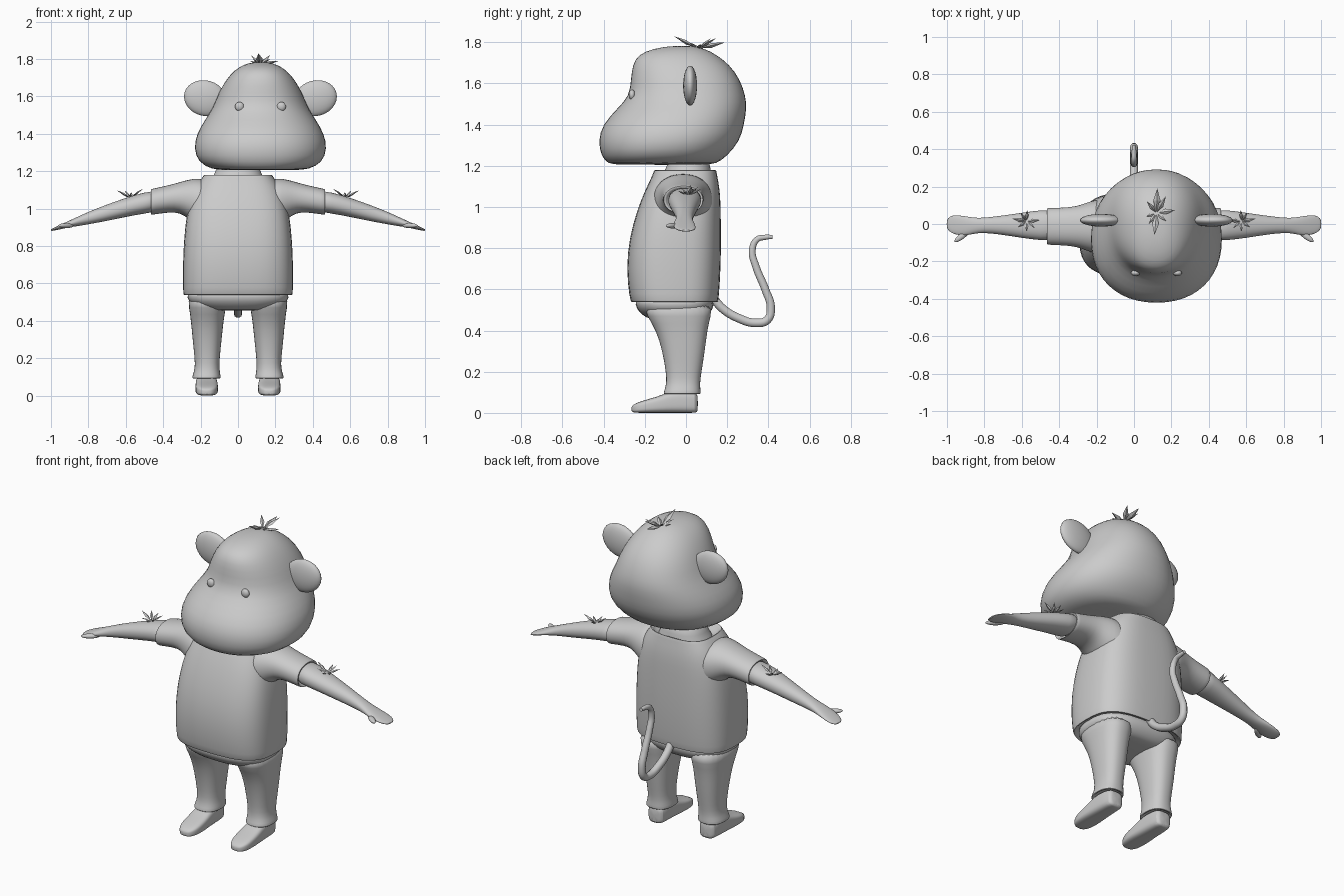
import bpy, bmesh, math
from mathutils import Vector, Matrix

if "Cube" in bpy.data.objects:
    bpy.data.objects.remove(bpy.data.objects["Cube"], do_unlink=True)

GREY = (0.6, 0.6, 0.6, 1)
mat = bpy.data.materials.new("plain_grey")
mat.use_nodes = True
mat.diffuse_color = GREY
bsdf = next(n for n in mat.node_tree.nodes if n.type == 'BSDF_PRINCIPLED')
bsdf.inputs["Base Color"].default_value = GREY

HEAD_X = 0.12


def finish(name, bm, x=0, mirror=False, subsurf=0, smooth=True):
    """Turn a bmesh into a named object with modifiers and shading."""
    bmesh.ops.recalc_face_normals(bm, faces=bm.faces)
    me = bpy.data.meshes.new(name)
    bm.to_mesh(me)
    bm.free()
    ob = bpy.data.objects.new(name, me)
    bpy.context.collection.objects.link(ob)
    ob.location.x = x
    me.materials.append(mat)
    if mirror:
        m = ob.modifiers.new("mirror", 'MIRROR')
        m.use_mirror_merge = False
    if subsurf:
        s = ob.modifiers.new("subsurf", 'SUBSURF')
        s.levels = s.render_levels = subsurf
    if smooth:
        bpy.ops.object.select_all(action='DESELECT')
        ob.select_set(True)
        bpy.context.view_layer.objects.active = ob
        bpy.ops.object.shade_smooth_by_angle(angle=math.radians(50))
    return ob


def loft(name, axis, sections, power=2.2, segs=24, **kw):
    """Skin superellipse rings; a section is (position, a_min, a_max, b_min, b_max)."""
    bm = bmesh.new()
    rings = []
    for t, a0, a1, b0, b1 in sections:
        ring = []
        for i in range(segs):
            ang = 2 * math.pi * (i + 0.5) / segs
            c, s = math.cos(ang), math.sin(ang)
            u = math.copysign(abs(c) ** (2 / power), c)
            v = math.copysign(abs(s) ** (2 / power), s)
            a = (a0 + a1) / 2 + u * (a1 - a0) / 2
            b = (b0 + b1) / 2 + v * (b1 - b0) / 2
            co = {'X': (t, a, b), 'Y': (a, t, b), 'Z': (a, b, t)}[axis]
            ring.append(bm.verts.new(co))
        rings.append(ring)
    for r, q in zip(rings, rings[1:]):
        for i in range(segs):
            j = (i + 1) % segs
            bm.faces.new((r[i], r[j], q[j], q[i]))
    bm.faces.new(rings[0])
    bm.faces.new(rings[-1])
    return finish(name, bm, subsurf=1, **kw)


def upright(name, rows, **kw):
    """Loft upward from rows of (z, half_width, front, back)."""
    return loft(name, 'Z', [(z, -w, w, f, b) for z, w, f, b in rows], **kw)


def ellipsoid(name, centre, radii, turn=0, axis='Y', **kw):
    bm = bmesh.new()
    m = (Matrix.Translation(centre) @ Matrix.Rotation(math.radians(turn), 4, axis)
         @ Matrix.Diagonal((*radii, 1)))
    bmesh.ops.create_uvsphere(bm, u_segments=24, v_segments=14, radius=1, matrix=m)
    return finish(name, bm, **kw)


def tuft(name, centre, leaves, **kw):
    """Pointed leaves fanned round a centre: (angle, length, rise)."""
    bm = bmesh.new()
    up = Vector((0, 0, 1))
    for deg, length, rise in leaves:
        a = math.radians(deg)
        d = Vector((math.cos(a), math.sin(a), 0))
        side = d.cross(up) * length * 0.15
        base = Vector(centre)
        tip = base + d * length + up * rise
        mid = base.lerp(tip, 0.5)
        thick = up * length * 0.09
        b, t = bm.verts.new(base), bm.verts.new(tip)
        ring = [bm.verts.new(mid + o) for o in (side, thick, -side, -thick)]
        for i in range(4):
            bm.faces.new((b, ring[i], ring[i - 1]))
            bm.faces.new((t, ring[i - 1], ring[i]))
    return finish(name, bm, smooth=False, **kw)


# Head, set off to the side of the body
upright("head", [
    (1.205, .20, -.34, .10), (1.21, .26, -.38, .15), (1.245, .335, -.415, .20),
    (1.32, .36, -.43, .265), (1.40, .345, -.41, .285), (1.48, .295, -.335, .298),
    (1.54, .255, -.277, .292), (1.62, .225, -.27, .265), (1.69, .185, -.262, .215),
    (1.74, .14, -.235, .15), (1.77, .09, -.16, .09), (1.783, .04, -.07, .03),
], x=HEAD_X)
ellipsoid("ears", (.295, .02, 1.59), (.115, .034, .095), turn=-15, x=HEAD_X, mirror=True)
ellipsoid("eyes", (.112, -.262, 1.545), (.024, .016, .025), x=HEAD_X, mirror=True)
tuft("head_leaves", (HEAD_X, .06, 1.77), [
    (88, .13, .03), (60, .10, .05), (8, .10, .02), (-40, .07, .03), (-95, .12, .06),
    (-125, .07, .03), (-160, .06, .02), (130, .08, .05)])

# Neck and shirt
upright("neck", [(1.10, .17, -.13, .13), (1.14, .155, -.12, .13),
                 (1.18, .125, -.10, .12), (1.26, .11, -.08, .11)])
upright("shirt", [
    (.57, .26, -.23, .13), (.54, .285, -.257, .15), (.535, .293, -.267, .156),
    (.56, .296, -.276, .161), (.70, .297, -.292, .17), (.85, .29, -.277, .172),
    (.98, .275, -.24, .17), (1.07, .25, -.205, .167), (1.13, .22, -.175, .157),
    (1.165, .192, -.16, .15), (1.182, .182, -.155, .148), (1.178, .172, -.145, .14),
    (1.13, .15, -.12, .12),
], power=3)
loft("sleeves", 'X', [
    (.14, -.17, .14, .88, 1.15), (.21, -.16, .13, .90, 1.165), (.265, -.138, .11, .945, 1.155),
    (.31, -.122, .095, .978, 1.142), (.37, -.115, .088, .98, 1.125),
    (.455, -.112, .086, .967, 1.107), (.467, -.11, .085, .966, 1.104),
    (.465, -.095, .07, .975, 1.09), (.43, -.09, .07, .98, 1.09),
], mirror=True)

# Bare arms with flat hands and thumbs
loft("arms", 'X', [
    (.42, -.09, .078, .982, 1.10), (.50, -.088, .075, .974, 1.088),
    (.60, -.075, .06, .955, 1.058), (.72, -.055, .043, .93, 1.015),
    (.81, -.046, .032, .914, .978), (.86, -.053, .034, .906, .955),
    (.91, -.064, .044, .898, .932), (.96, -.056, .048, .887, .909),
    (.985, -.042, .042, .882, .897), (1.002, -.022, .022, .880, .889),
], mirror=True)
ellipsoid("thumbs", (.918, -.063, .909), (.052, .016, .013), turn=-38, axis='Z', mirror=True)
tuft("arm_leaves", (.575, .015, 1.058), [
    (95, .06, .03), (55, .055, .04), (10, .075, .04), (-35, .055, .02),
    (-90, .055, .02), (-140, .055, .03), (175, .07, .05)], mirror=True)

# Trousers
upright("trouser_seat", [
    (.455, .14, -.16, .06), (.46, .19, -.19, .09), (.485, .25, -.225, .12),
    (.52, .275, -.25, .138), (.58, .28, -.25, .14)], power=2.8)
loft("trouser_legs", 'Z', [
    (.54, .05, .275, -.22, .14), (.47, .065, .262, -.19, .12), (.40, .077, .252, -.145, .104),
    (.30, .087, .243, -.115, .092), (.20, .098, .232, -.098, .076),
    (.145, .10, .23, -.095, .068), (.11, .093, .243, -.105, .071),
    (.092, .092, .246, -.112, .072), (.09, .10, .238, -.10, .065), (.11, .11, .225, -.09, .055),
], power=2.4, mirror=True)

# Shoes
loft("shoes", 'Y', [
    (.058, .135, .20, .005, .085), (.048, .118, .217, 0, .10), (0, .113, .223, 0, .11),
    (-.07, .110, .226, 0, .11), (-.12, .107, .228, 0, .085), (-.18, .106, .228, 0, .068),
    (-.23, .113, .222, 0, .053), (-.257, .132, .202, .002, .04), (-.265, .15, .185, .008, .03),
], power=3.5, mirror=True)

# Tail
path = [(.13, .56), (.18, .505), (.26, .458), (.34, .437), (.395, .452), (.412, .51),
        (.385, .60), (.34, .71), (.322, .79), (.345, .842), (.385, .853), (.42, .855)]
curve = bpy.data.curves.new("tail", 'CURVE')
curve.dimensions = '3D'
curve.bevel_depth = .02
curve.bevel_resolution = 3
curve.use_fill_caps = True
spline = curve.splines.new('BEZIER')
spline.bezier_points.add(len(path) - 1)
for i, (p, (y, z)) in enumerate(zip(spline.bezier_points, path)):
    p.co = (0, y, z)
    p.handle_left_type = p.handle_right_type = 'AUTO'
    p.radius = 1.1 - .6 * (i / (len(path) - 1)) ** 3
curve.materials.append(mat)
tail = bpy.data.objects.new("tail", curve)
bpy.context.collection.objects.link(tail)
